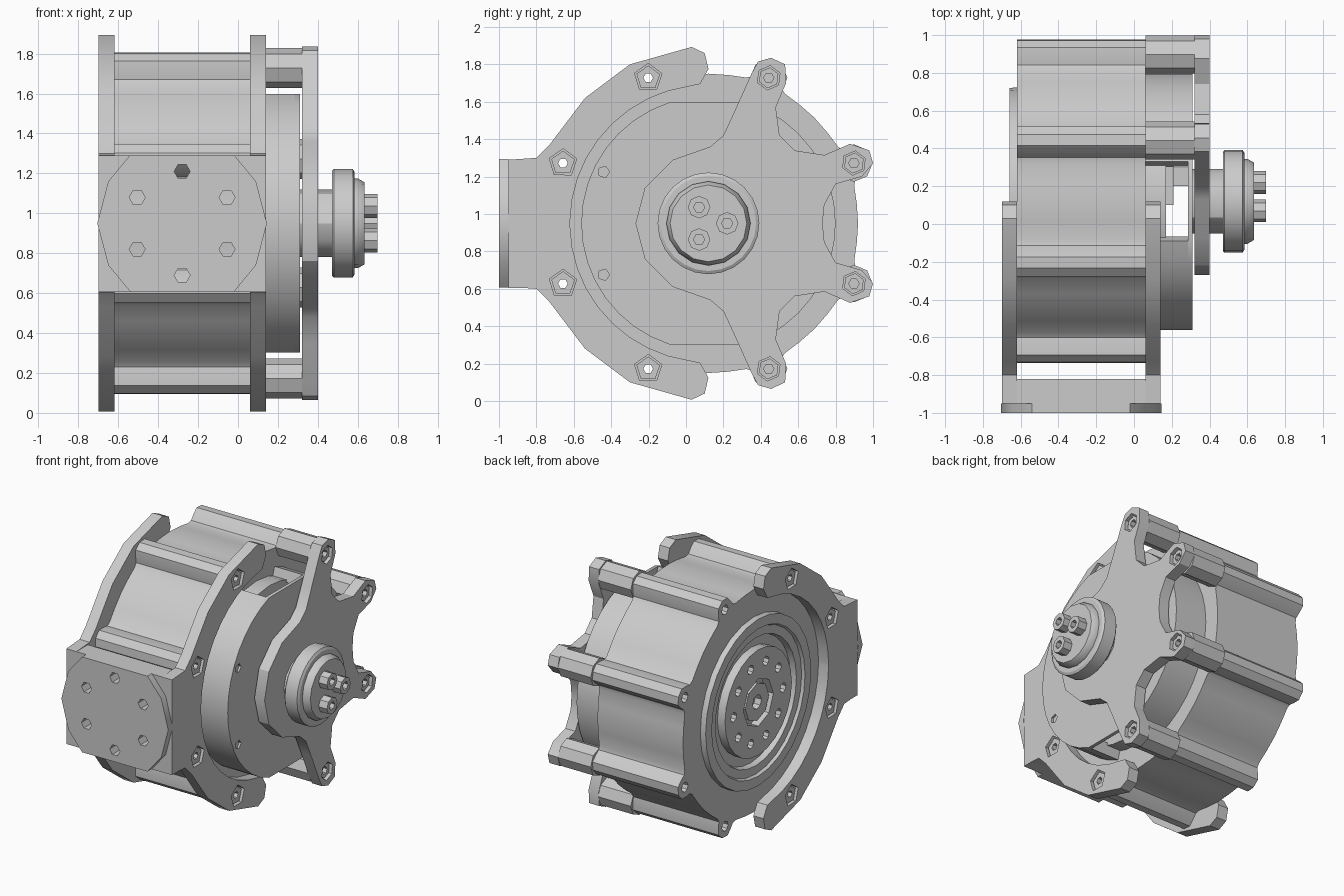
import bpy, bmesh, math
from mathutils import Matrix, Vector

if "Cube" in bpy.data.objects:
    bpy.data.objects.remove(bpy.data.objects["Cube"])

CY, CZ = 0.12, 0.95          # motor axis, running along x
BOLT_R = 0.842               # bolt circle radius

grey = bpy.data.materials.new("machined grey")
grey.diffuse_color = (0.6, 0.6, 0.6, 1)
grey.use_nodes = True
grey.node_tree.nodes["Principled BSDF"].inputs["Base Color"].default_value = grey.diffuse_color

AXES = {"x": Matrix(((0, 0, 1, 0), (1, 0, 0, 0), (0, 1, 0, 0), (0, 0, 0, 1))),
        "y": Matrix(((1, 0, 0, 0), (0, 0, -1, 0), (0, 1, 0, 0), (0, 0, 0, 1)))}


def finish(name, mesh):
    mesh.name = name
    mesh.materials.clear()
    mesh.materials.append(grey)
    ob = bpy.data.objects.new(name, mesh)
    bpy.context.collection.objects.link(ob)
    return ob


def circle(cy, cz, r, n=24, turn=0.0):
    return [(cy + r * math.cos(2 * math.pi * i / n + turn),
             cz + r * math.sin(2 * math.pi * i / n + turn)) for i in range(n)]


def polar(r, deg):
    a = math.radians(deg)
    return (CY + r * math.cos(a), CZ + r * math.sin(a))


def mirrored(half):
    """Close an upper half outline with its mirror image below the axis."""
    low = [(y, 2 * CZ - z) for y, z in reversed(half) if abs(z - CZ) > 1e-4]
    return half + low


def plate(name, loops, a, b, axis="x"):
    """Extrude an outline with holes from a to b along the axis."""
    cu = bpy.data.curves.new(name, "CURVE")
    cu.dimensions, cu.fill_mode, cu.extrude = "2D", "BOTH", abs(b - a) / 2
    for loop in loops:
        sp = cu.splines.new("POLY")
        sp.points.add(len(loop) - 1)
        for p, (u, v) in zip(sp.points, loop):
            p.co = (u, v, 0, 1)
        sp.use_cyclic_u = True
    tmp = bpy.data.objects.new(name + "_outline", cu)
    bpy.context.collection.objects.link(tmp)
    dg = bpy.context.evaluated_depsgraph_get()
    mesh = bpy.data.meshes.new_from_object(tmp.evaluated_get(dg))
    bpy.data.objects.remove(tmp)
    mid = (a + b) / 2
    shift = Vector((mid, 0, 0)) if axis == "x" else Vector((0, mid, 0))
    mesh.transform(Matrix.Translation(shift) @ AXES[axis])
    bm = bmesh.new()
    bm.from_mesh(mesh)
    bmesh.ops.remove_doubles(bm, verts=bm.verts, dist=1e-4)
    bmesh.ops.recalc_face_normals(bm, faces=bm.faces)
    bm.to_mesh(mesh)
    bm.free()
    return finish(name, mesh)


def lathe(name, profile, n=28):
    """Turn an (x, radius) profile around the motor axis, capping both ends."""
    bm = bmesh.new()
    rings = [[bm.verts.new((x, y, z)) for y, z in circle(CY, CZ, r, n)]
             for x, r in profile]
    for p, q in zip(rings, rings[1:]):
        for i in range(n):
            j = (i + 1) % n
            bm.faces.new((p[i], p[j], q[j], q[i]))
    bm.faces.new(rings[0])
    bm.faces.new(rings[-1])
    bmesh.ops.recalc_face_normals(bm, faces=bm.faces)
    mesh = bpy.data.meshes.new(name)
    bm.to_mesh(mesh)
    bm.free()
    return finish(name, mesh)


# Housing with eight bolt lobes
lobes = [22.5 + 45 * k for k in range(8)]
lobe_shape = [(-15, .80), (-8, .805), (-6, .82), (-5, .86), (-3.5, .905), (0, .922),
              (3.5, .905), (5, .86), (6, .82), (8, .805), (15, .80), (22.5, .80)]
outline = [polar(r, a + d) for a in lobes for d, r in lobe_shape]
holes = [circle(*polar(BOLT_R, a), 0.035, 8) for a in lobes]
plate("housing", [outline, circle(CY, CZ, 0.60)] + holes, -0.62, 0.06)

# Rotor with stepped rear face, filling the housing bore
lathe("rotor", [(-0.60, .36), (-0.60, .45), (-0.64, .46), (-0.64, .52),
                (-0.66, .53), (-0.66, .60), (-0.60, .605), (0.03, .605),
                (0.03, .62), (0.17, .62)])

# Rear output flange with bolt holes and centre hub
ring_holes = [circle(*polar(0.28, 36 * k), 0.033, 8) for k in range(10)]
plate("rear_flange", [circle(CY, CZ, .38), circle(CY, CZ, .17, 8)] + ring_holes,
      -0.66, -0.595)
plate("rear_hub", [circle(CY, CZ, .135, 8), circle(CY, CZ, .05, 8)], -0.65, -0.595)

# Two C-shaped bracket plates
arm = [(-0.95, 1.29), (-0.80, 1.30), (-0.73, 1.37), (-0.54, 1.62), (-0.30, 1.80),
       (0.03, 1.893), (0.10, 1.86), (0.12, 1.775), (0.075, 1.695)]
arc = [polar(0.74, a) for a in range(98, 181, 9)]
upper = arm + arc + [polar(0.74, 180)]
bracket_bolts = [polar(BOLT_R, a) for a in (112.5, 157.5, 202.5, 247.5)]
pockets = [circle(y, z, 0.077, 5, 0.3) for y, z in bracket_bolts]
for side, a, b in (("left", -0.70, -0.62), ("right", 0.06, 0.14)):
    plate(side + "_bracket_plate", [mirrored(upper)] + pockets, a, b)
    for i, (y, z) in enumerate(bracket_bolts):
        head = (-0.685, -0.62) if side == "left" else (0.06, 0.125)
        plate(f"{side}_bracket_bolt_{i}",
              [circle(y, z, .066, 5, .3), circle(y, z, .026, 6)], *head)

# Mounting block and raised pad on the front
MX = -0.28
pad_holes = [circle(MX + .26 * math.sin(math.radians(60 * k)),
                    CZ + .26 * math.cos(math.radians(60 * k)), .04, 6) for k in range(6)]
block = [(-0.70, .605), (0.14, .605), (0.14, 1.29), (-0.70, 1.29)]
plate("mounting_block", [block] + pad_holes, -0.95, -0.82, "y")
quarter = [(.425, 0), (.37, .21), (.26, .343)]
top = quarter + [(-x, z) for x, z in reversed(quarter)]
pad = [(MX + x, CZ + z) for x, z in top]
plate("mounting_pad", [mirrored(pad)] + pad_holes, -1.0, -0.95, "y")

# Front cover: end plate with flats, and two side walls leaving slots
flat = [polar(0.68, a) for a in range(0, 73, 9)]
flat += [(2 * CY - y, z) for y, z in reversed(flat)]
cover_screws = [circle(-0.44, CZ + s * 0.275, .032, 5) for s in (1, -1)]
plate("cover_end", [mirrored(flat)] + cover_screws, 0.285, 0.31)
for i, s in enumerate(cover_screws):
    plate(f"cover_screw_{i}", [s], 0.26, 0.295)
for side, start in (("rear", 0), ("front", 180)):
    wall = [polar(0.68, start + a) for a in range(-72, 73, 9)]
    wall += [polar(0.60, start + a) for a in range(72, -73, -9)]
    plate(side + "_cover_wall", [wall], 0.05, 0.285)

# Small connector inside the upper slot
plate("connector", [[(.10, 1.40), (.31, 1.40), (.31, 1.50), (.10, 1.50)]], 0.17, 0.21)
plate("connector_tab", [[(.20, 1.42), (.30, 1.42), (.30, 1.47), (.20, 1.47)]], 0.21, 0.285)

# Four-armed support plate
spider = [(-.27, .95), (-.22, 1.14), (-.07, 1.29), (.13, 1.36), (.20, 1.42),
          (.26, 1.55), (.35, 1.75), (.385, 1.815), (.455, 1.835), (.53, 1.80),
          (.535, 1.70), (.48, 1.57), (.50, 1.42), (.58, 1.34), (.74, 1.315),
          (.877, 1.375), (.98, 1.34), (1.0, 1.27), (.94, 1.20), (.80, 1.16),
          (.74, 1.05), (.73, .95)]
leg_bolts = [polar(BOLT_R, a) for a in (67.5, 22.5, -22.5, -67.5)]
sockets = [circle(y, z, .065, 6, .4) for y, z in leg_bolts]
plate("support_plate", [mirrored(spider)] + sockets, 0.32, 0.40)

# Legs carrying the support plate, with recessed bolts
for i, (y, z) in enumerate(leg_bolts):
    turn = math.atan2(z - CZ, y - CY)
    plate(f"support_leg_{i}", [circle(y, z, .10, 8, turn + math.pi / 8)], 0.06, 0.32)
    plate(f"support_bolt_{i}", [circle(y, z, .056, 6, .4), circle(y, z, .028, 6)],
          0.32, 0.38)

# Shaft, flange and cap
lathe("shaft", [(0.30, .17), (0.475, .17)], 12)
lathe("shaft_flange", [(0.47, .262), (0.48, .272), (0.575, .272), (0.585, .255)], 24)
lathe("shaft_cap", [(0.58, .225), (0.60, .225), (0.635, .205)], 16)

# Three cap screws with sockets
for i in range(3):
    y, z = polar(0.10, 120 * i)
    plate(f"cap_screw_{i}", [circle(y, z, .06, 8), circle(y, z, .03, 6)], 0.63, 0.70)

# Smooth the round surfaces and keep the edges sharp
for ob in bpy.data.objects:
    ob.select_set(True)
    bpy.context.view_layer.objects.active = ob
bpy.ops.object.shade_smooth_by_angle(angle=math.radians(30))
